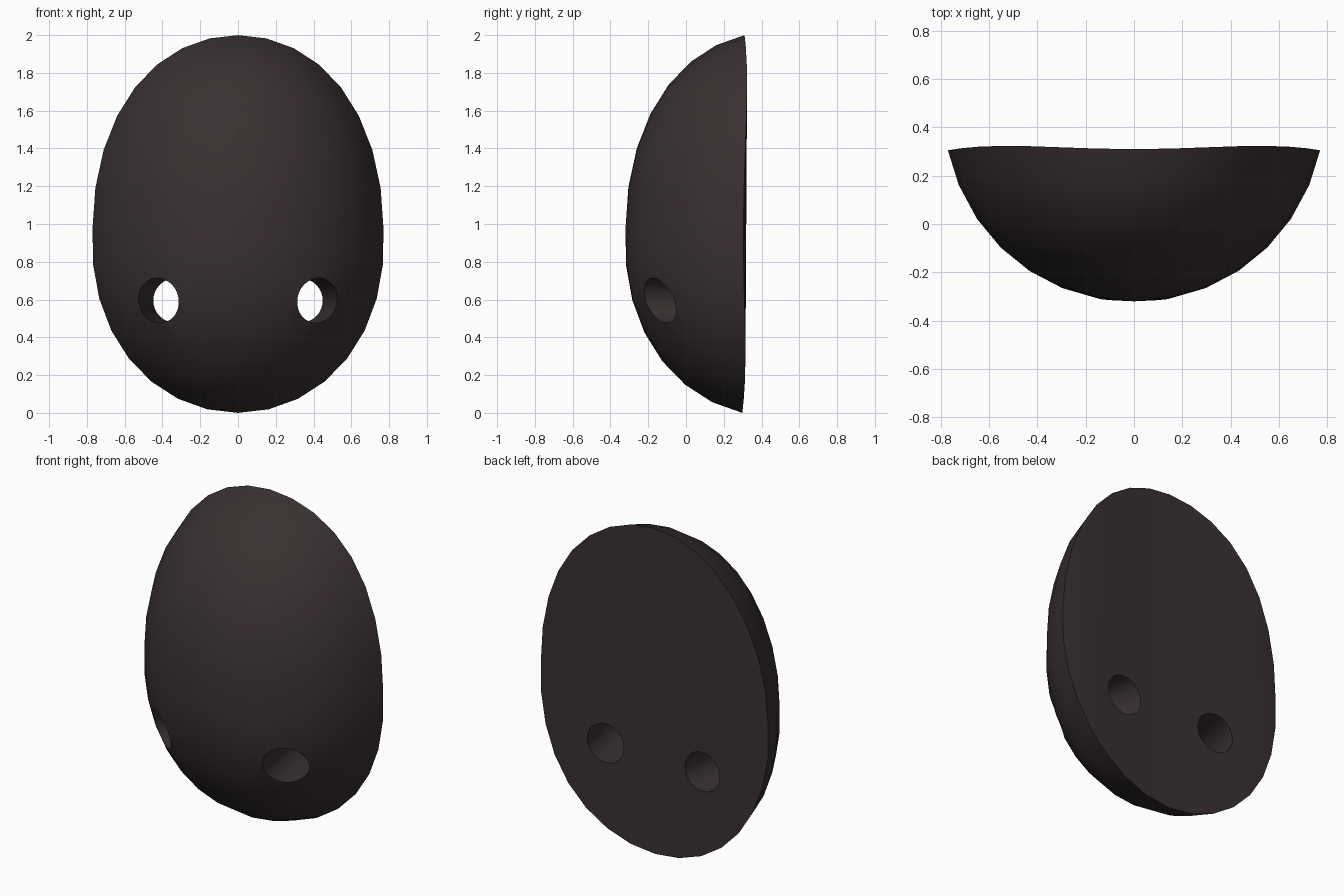
import bpy, bmesh
from math import sin, cos, pi, atan
from mathutils import Matrix

cube = bpy.data.objects.get("Cube")
if cube:
    bpy.data.objects.remove(cube, do_unlink=True)

mat = bpy.data.materials.new("dark brown")
mat.use_nodes = True
COLOUR = (0.042, 0.030, 0.030, 1)
mat.diffuse_color = COLOUR
mat.node_tree.nodes["Principled BSDF"].inputs["Base Color"].default_value = COLOUR

SEGS, RINGS, STEP = 32, 7, pi / 16


def egg_point(theta, phi, rim):
    """Point on the egg: theta from the front pole, phi around from the top."""
    ux, uy, uz = sin(theta) * sin(phi), cos(theta), sin(theta) * cos(phi)
    wide = 1 + 0.087 * max(0, -uz)              # fuller lower half
    x = 0.785 * ux * wide
    y = 0.46 - 0.78 * uy * wide
    if uz > 0:
        z = 0.98 + 1.037 * uz + 0.07 * uz * (1 - uz * uz)
    else:
        z = 0.98 + 0.999 * uz
    if rim:                                     # slightly wavy back edge
        y = 0.304 + 0.006 * cos(phi) + 0.015 * sin(2 * phi) ** 2
    return x, y, z


def new_object(name, bm):
    bmesh.ops.recalc_face_normals(bm, faces=bm.faces)
    mesh = bpy.data.meshes.new(name)
    bm.to_mesh(mesh)
    bm.free()
    mesh.materials.append(mat)
    obj = bpy.data.objects.new(name, mesh)
    bpy.context.collection.objects.link(obj)
    return obj


# Domed shell: rings around the front pole
bm = bmesh.new()
pole = bm.verts.new(egg_point(0, 0, False))
rings = [[bm.verts.new(egg_point(r * STEP, s * STEP, r == RINGS)) for s in range(SEGS)]
         for r in range(1, RINGS + 1)]
for s in range(SEGS):
    t = (s + 1) % SEGS
    bm.faces.new((pole, rings[0][s], rings[0][t]))
    for a, b in zip(rings, rings[1:]):
        bm.faces.new((a[s], b[s], b[t], a[t]))

# Back: vertical strips joining upper and lower rim
rim, half = rings[-1], SEGS // 2
for side in (1, -1):
    for i in range(half // 2):
        ids = (i, i + 1, half - i - 1, half - i)
        bm.faces.new(list(dict.fromkeys(rim[side * k % SEGS] for k in ids)))
shell = new_object("mask_shell", bm)

# Two round holes, running inwards towards the back
for side in (1, -1):
    bm = bmesh.new()
    slope = 0.205
    place = (Matrix.Translation((side * (0.328 + 0.31 * slope), 0, 0.595))
             @ Matrix.Rotation(side * atan(slope), 4, 'Z')
             @ Matrix.Rotation(pi / 2, 4, 'X'))
    bmesh.ops.create_cone(bm, cap_ends=True, segments=32, radius1=0.119,
                          radius2=0.119, depth=1.6, matrix=place)
    cutter = new_object("hole_cutter", bm)
    cutter.hide_render = True
    mod = shell.modifiers.new("hole", 'BOOLEAN')
    mod.operation, mod.solver, mod.object = 'DIFFERENCE', 'EXACT', cutter
    bpy.context.view_layer.objects.active = shell
    bpy.ops.object.modifier_apply(modifier=mod.name)
    bpy.data.objects.remove(cutter, do_unlink=True)

# Smooth dome and hole walls, sharp rims
bpy.ops.object.select_all(action='DESELECT')
shell.select_set(True)
bpy.context.view_layer.objects.active = shell
bpy.ops.object.shade_smooth_by_angle(angle=pi / 6)
